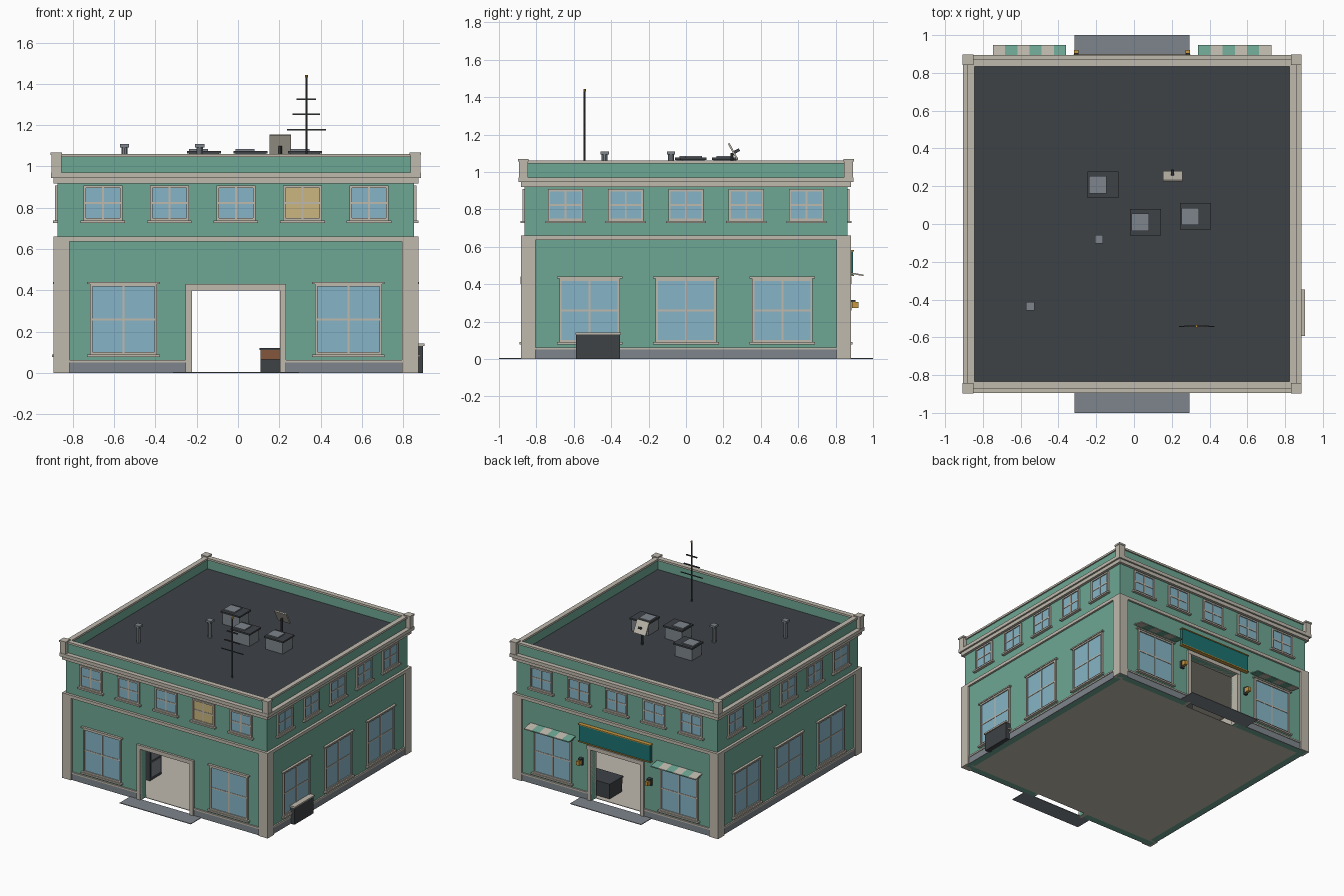
import bpy
import bmesh
from math import radians
from mathutils import Matrix, Vector

if "Cube" in bpy.data.objects:
    bpy.data.objects.remove(bpy.data.objects["Cube"], do_unlink=True)


def material(name, *rgb):
    m = bpy.data.materials.new(name)
    m.use_nodes = True
    m.diffuse_color = (*rgb, 1)
    m.node_tree.nodes["Principled BSDF"].inputs["Base Color"].default_value = (*rgb, 1)
    return m


GREEN = material("green render", .155, .385, .297)
STONE = material("pale stone", .525, .49, .42)
GLASS = material("blue glass", .24, .46, .57)
LIT = material("lit glass", .59, .465, .21)
DARK = material("charcoal", .048, .054, .061)
GREY = material("grey metal", .21, .235, .262)
WOOD = material("brown wood", .23, .092, .045)
TEAL = material("dark teal", .012, .17, .165)
GOLD = material("gold", .58, .31, .05)

CENTRE = -.01
parts = {}


def part(name, mat):
    """Mesh being collected for a named part, and the slot of its material."""
    bm, mats = parts.setdefault(name, (bmesh.new(), []))
    if mat not in mats:
        mats.append(mat)
    return bm, mats.index(mat)


def box(name, mat, x, y, z, matrix=Matrix(), drop=0):
    """Box from (low, high) ranges; drop lowers the edge at low y."""
    bm, slot = part(name, mat)
    verts = bmesh.ops.create_cube(bm, size=1)["verts"]
    for v in verts:
        c = [r[0] if t < 0 else r[1] for r, t in zip((x, y, z), v.co)]
        if v.co.y < 0:
            c[2] -= drop
        v.co = matrix @ Vector(c)
    for f in {f for v in verts for f in v.link_faces}:
        f.material_index = slot


def on_side(name, mat, side, u, out, z, drop=0):
    """Box on a wall: side 0 front, 1 right (+x), 2 back, 3 left; out is distance from the centre."""
    turn = Matrix.Translation((CENTRE, 0, 0)) @ Matrix.Rotation(radians(90 * side), 4, "Z")
    box(name, mat, u, (-out[1], -out[0]), z, turn, drop)


def ring(name, mat, inner, outer, z):
    for side in range(4):
        half = outer if side % 2 == 0 else inner
        on_side(name, mat, side, (-half, half), (inner, outer), z)


def rod(name, mat, x, y, z, radius, sides=8):
    bm, slot = part(name, mat)
    place = Matrix.Translation((x, y, (z[0] + z[1]) / 2))
    verts = bmesh.ops.create_cone(bm, cap_ends=True, segments=sides, radius1=radius,
                                  radius2=radius, depth=z[1] - z[0], matrix=place)["verts"]
    for f in {f for v in verts for f in v.link_faces}:
        f.material_index = slot


def window(side, u, wall, half, z0, z1, glass=GLASS):
    """Four-pane window with frame, sill and head."""
    w, t = half - .012, .005
    out, mid = (wall - .01, wall + .012), (z0 + z1) / 2
    on_side("window_glass", glass, side, (u - w, u + w), (wall - .01, wall + .004), (z0 + .01, z1 - .01))
    for s in (-1, 1):
        a, b = sorted((u + s * w, u + s * half))
        on_side("window_frames", STONE, side, (a, b), out, (z0, z1))
    for z in ((z0, z0 + .012), (z1 - .012, z1)):
        on_side("window_frames", STONE, side, (u - w, u + w), out, z)
    on_side("window_bars", STONE, side, (u - t, u + t), (wall, wall + .008), (z0 + .012, z1 - .012))
    on_side("window_bars", STONE, side, (u - w, u + w), (wall, wall + .007), (mid - t, mid + t))
    on_side("window_sills", STONE, side, (u - half - .014, u + half + .014), (wall - .01, wall + .022), (z0 - .012, z0))
    if half > .1:
        on_side("window_heads", STONE, side, (u - half - .014, u + half + .014), (wall - .01, wall + .018), (z1, z1 + .01))


# Ground floor: walls, plinth and lining, with a doorway front and back
DOOR, DOOR_TOP = .213, .40
for side in range(4):
    if side % 2 == 0:
        runs = [((-.868, -DOOR), 0), ((DOOR, .868), 0), ((-DOOR, DOOR), DOOR_TOP)]
    else:
        runs = [((-.82, .82), 0)]
    for u, z in runs:
        on_side("lower_walls", GREEN, side, u, (.82, .868), (z, .64))
        lining = (max(u[0], -.812), min(u[1], .812))
        on_side("wall_lining", STONE, side, lining, (.812, .82), (z, .64))
        if z == 0:
            on_side("plinth", GREY, side, u, (.86, .874), (0, .05))
            on_side("plinth_trim", STONE, side, u, (.86, .879), (.05, .062))

# Corner pilasters and corner posts on the parapet
for sx in (-1, 1):
    for sy in (-1, 1):
        def span(a, b, s, c=0):
            return tuple(sorted((c + s * a, c + s * b)))
        box("corner_pilasters", STONE, span(.805, .883, sx, CENTRE), span(.805, .883, sy), (0, .64))
        box("parapet_posts", STONE, span(.845, .893, sx, CENTRE), span(.845, .893, sy), (.97, 1.055))
        box("parapet_posts", STONE, span(.841, .897, sx, CENTRE), span(.841, .897, sy), (1.055, 1.068))

# Upper storey, bands, parapet and roof
ring("middle_band", STONE, .80, .883, (.636, .66))
ring("upper_walls", GREEN, .81, .863, (.66, .92))
ring("cornice_lower", STONE, .84, .883, (.918, .945))
ring("cornice_upper", STONE, .84, .896, (.945, .971))
ring("parapet", GREEN, .842, .862, (.971, 1.045))
ring("parapet_cap", STONE, .834, .872, (1.045, 1.06))
box("roof", DARK, (CENTRE - .845, CENTRE + .845), (-.845, .845), (.95, .974))
box("floor", STONE, (CENTRE - .82, CENTRE + .82), (-.82, .82), (0, .004))
box("ceiling", STONE, (CENTRE - .81, CENTRE + .81), (-.81, .81), (.64, .655))

# Windows
for side in range(4):
    for k in range(-2, 3):
        lit = side == 0 and k == 1
        window(side, k * .322, .863, .094, .738, .908, LIT if lit else GLASS)
    for u in ((-.544, .544) if side % 2 == 0 else (-.515, 0, .515)):
        window(side, u, .868, .162, .09, .43)

# Door surrounds and steps
for side in (0, 2):
    for s in (-1, 1):
        u = sorted((s * DOOR, s * (DOOR + .03)))
        on_side("door_frames", STONE, side, u, (.81, .883), (0, DOOR_TOP))
    on_side("door_frames", STONE, side, (-DOOR - .03, DOOR + .03), (.81, .885), (DOOR_TOP, DOOR_TOP + .03))
    on_side("door_steps", GREY, side, (-.305, .305), (.868, 1.0), (0, .005))

# Back wall: sign panel, striped awnings and lamps
on_side("sign_panel", TEAL, 2, (-.305, .305), (.86, .893), (.45, .575))
for z in ((.443, .45), (.575, .582)):
    on_side("sign_trim", GOLD, 2, (-.31, .31), (.86, .898), z)
for s in (-1, 1):
    for i in range(6):
        a = .35 + i * .0645
        u = sorted((s * a, s * (a + .0645)))
        on_side("awnings", STONE if i % 2 else GREEN, 2, u, (.865, .948), (.458, .466), drop=.015)
    on_side("wall_lamp_brackets", DARK, 2, (s * .295 - .01, s * .295 + .01), (.865, .905), (.305, .315))
    on_side("wall_lamp_brackets", DARK, 2, (s * .295 - .014, s * .295 + .014), (.865, .885), (.26, .315))
    on_side("wall_lamps", GOLD, 2, (s * .295 - .012, s * .295 + .012), (.887, .922), (.272, .304))

# Storage bin by the right wall
box("bin", DARK, (.85, .896), (-.587, -.353), (0, .13))
box("bin_lid", STONE, (.85, .904), (-.592, -.348), (.13, .142))

# Interior counter and shelf
box("counter", DARK, (.11, .5), (.63, .78), (.004, .112))
box("counter_panel", WOOD, (.11, .5), (.622, .63), (.065, .112))
box("counter_top", DARK, (.105, .505), (.615, .785), (.112, .122))
box("shelf", DARK, (-.75, -.35), (-.58, -.44), (.004, .3))
for z in (.03, .16):
    box("shelf_panels", GREY, (-.351, -.345), (-.565, -.455), (z, z + .11))

# Rooftop cooling units
for x, y in ((-.165, .208), (.06, .01), (.325, .04)):
    box("cooling_units", GREY, (x - .073, x + .073), (y - .06, y + .06), (.97, 1.064))
    box("cooling_unit_tops", DARK, (x - .082, x + .082), (y - .07, y + .07), (1.064, 1.076))
    box("cooling_fans", GREY, (x - .073, x + .02), (y - .046, y + .046), (1.076, 1.084))

# Vent pipes
for x, y in ((-.55, -.435), (-.185, -.08)):
    rod("vent_pipes", GREY, x, y, (.97, 1.095), .016, 10)
    box("vent_caps", GREY, (x - .022, x + .022), (y - .022, y + .022), (1.093, 1.108))

# Tilted receiver panel
rod("receiver_post", DARK, .205, .245, (.97, 1.1), .008)
tilt = Matrix.Translation((.205, .252, 1.108)) @ Matrix.Rotation(radians(28), 4, "X")
box("receiver_panel", STONE, (-.052, .052), (-.005, .005), (-.05, .05), tilt)
box("receiver_feed", DARK, (-.008, .008), (.005, .035), (-.014, .002), tilt)

# Antenna mast
MX, MY = .331, -.542
rod("mast", DARK, MX, MY, (.97, 1.432), .005)
rod("mast_light", GOLD, MX, MY, (1.43, 1.443), .007)
for z, half, t in ((1.325, .047, .004), (1.252, .067, .004), (1.178, .094, .003)):
    box("mast_bars", DARK, (MX - half, MX + half), (MY - t, MY + t), (z - t, z + t))

# Turn the collected parts into objects
for name, (bm, mats) in parts.items():
    bmesh.ops.recalc_face_normals(bm, faces=bm.faces)
    mesh = bpy.data.meshes.new(name)
    bm.to_mesh(mesh)
    bm.free()
    for m in mats:
        mesh.materials.append(m)
    bpy.context.scene.collection.objects.link(bpy.data.objects.new(name, mesh))
